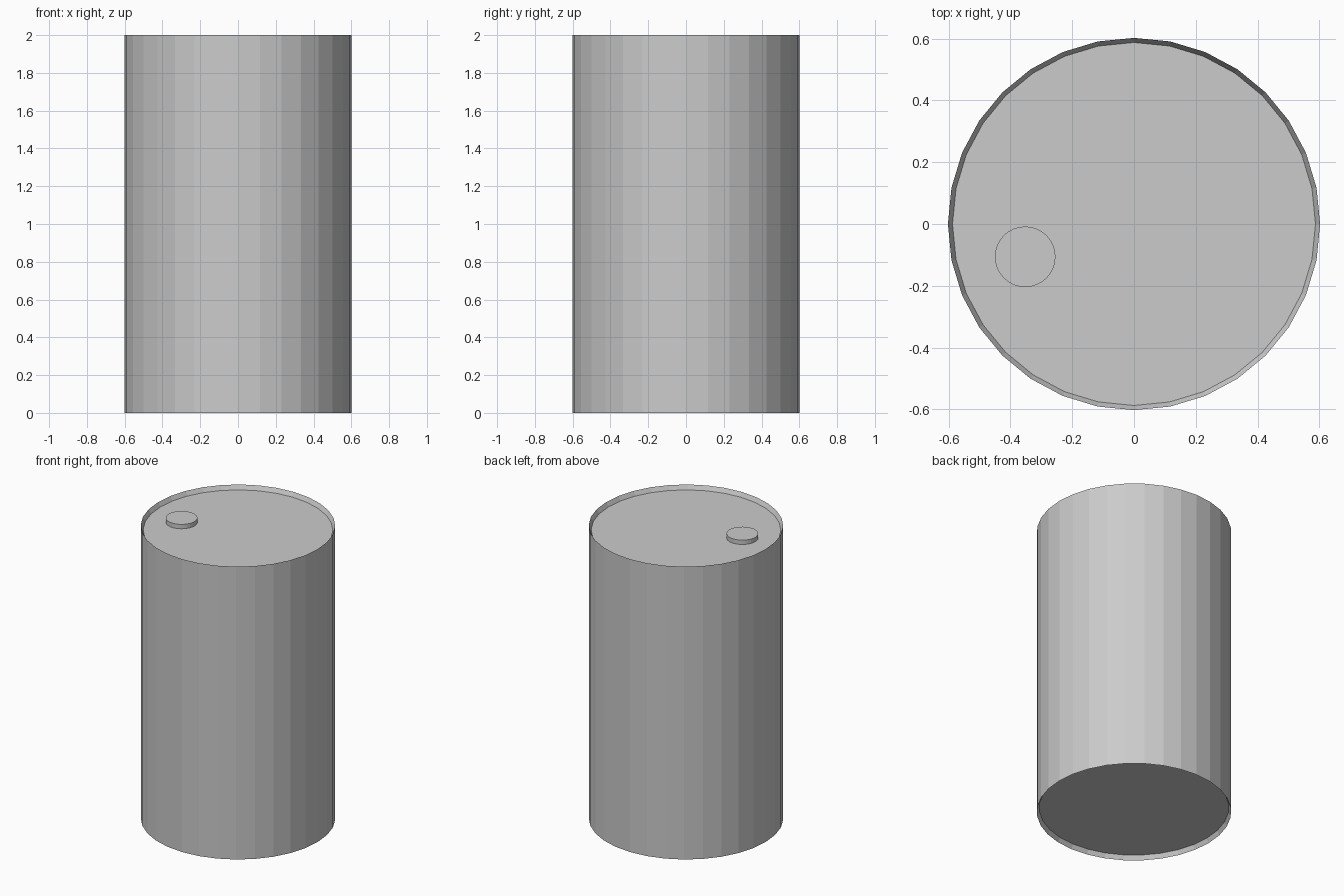
import bpy, bmesh
from math import cos, sin, tau

if "Cube" in bpy.data.objects:
    bpy.data.objects.remove(bpy.data.objects["Cube"])


def lathe(name, profile, sides, location=(0, 0, 0)):
    """Closed solid of revolution from (radius, z) points, bottom to top."""
    bm = bmesh.new()
    rings = [[bm.verts.new((r * cos(tau * i / sides), r * sin(tau * i / sides), z))
              for i in range(sides)] for r, z in profile]
    for a, b in zip(rings, rings[1:]):
        for i in range(sides):
            j = (i + 1) % sides
            bm.faces.new((a[i], a[j], b[j], b[i]))
    bm.faces.new(rings[0][::-1])
    bm.faces.new(rings[-1])
    mesh = bpy.data.meshes.new(name)
    bm.to_mesh(mesh)
    bm.free()
    obj = bpy.data.objects.new(name, mesh)
    obj.location = location
    bpy.context.collection.objects.link(obj)
    return obj


# Drum with thin sharp rims and recessed ends
R, LID, DEPTH = 0.602, 0.587, 0.03
lathe("drum_body", [(LID, DEPTH), (R, 0), (R, 2), (LID, 2 - DEPTH)], 32)

# Filler cap sitting on the recessed lid
lathe("filler_cap", [(0.098, 0), (0.098, DEPTH)], 32, (-0.352, -0.106, 2 - DEPTH))
